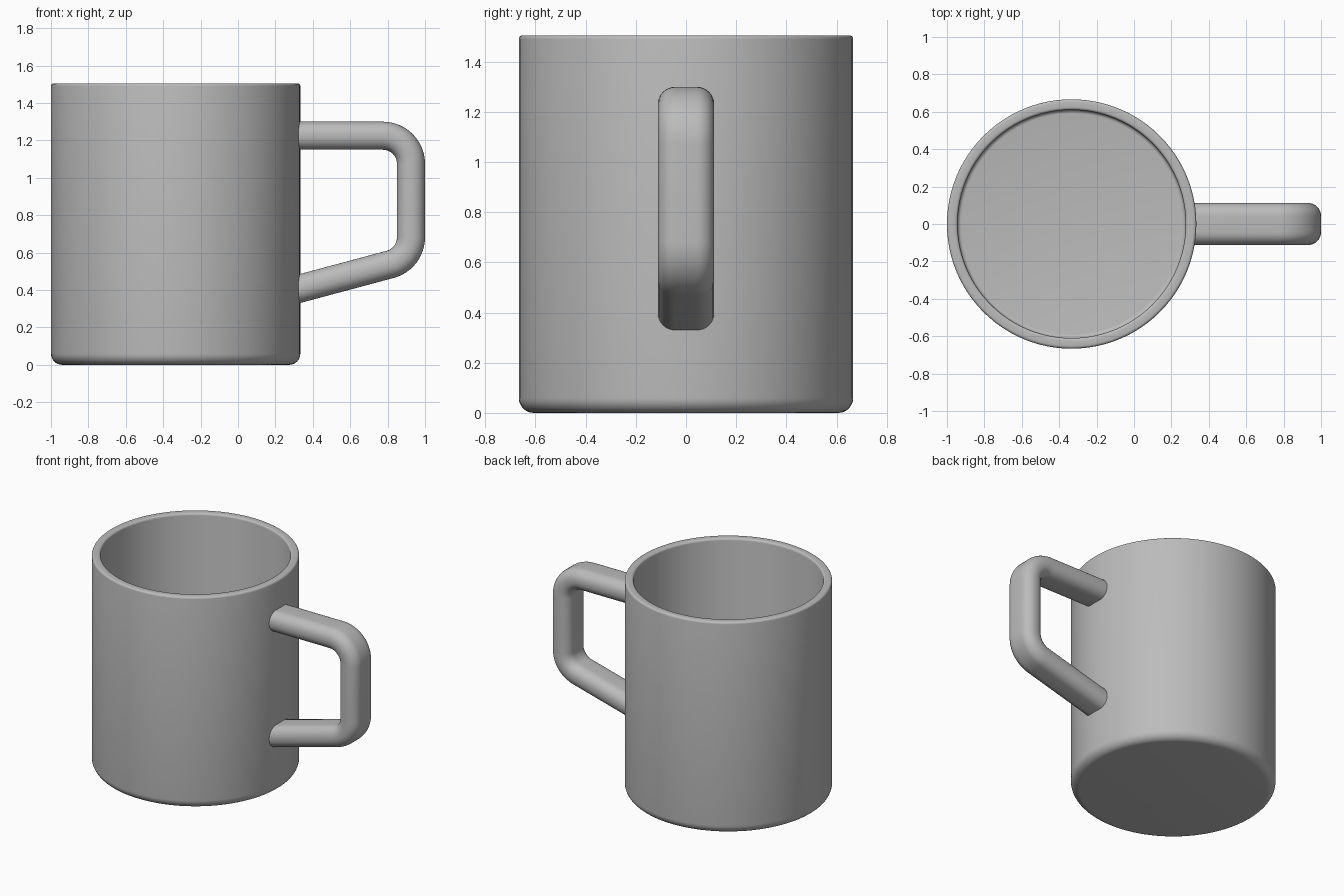
import bpy, bmesh
from math import sin, cos, pi, radians, tan
from mathutils import Vector

cube = bpy.data.objects.get("Cube")
if cube:
    bpy.data.objects.remove(cube, do_unlink=True)

grey = bpy.data.materials.new("plain grey")
grey.use_nodes = True
colour = (0.5, 0.5, 0.5, 1)
grey.diffuse_color = colour
grey.node_tree.nodes["Principled BSDF"].inputs["Base Color"].default_value = colour

CUP_X, OUTER, INNER, HEIGHT, FLOOR = -1 / 3, 2 / 3, 0.61, 1.505, 0.06


def arc(cx, cy, r, start, end, steps):
    """Points along a circular arc, angles in degrees."""
    angles = [radians(start + (end - start) * i / steps) for i in range(steps + 1)]
    return [(cx + r * cos(a), cy + r * sin(a)) for a in angles]


def finish(bm, name):
    bmesh.ops.recalc_face_normals(bm, faces=bm.faces)
    mesh = bpy.data.meshes.new(name)
    bm.to_mesh(mesh)
    bm.free()
    mesh.materials.append(grey)
    obj = bpy.data.objects.new(name, mesh)
    bpy.context.collection.objects.link(obj)
    bpy.ops.object.select_all(action="DESELECT")
    obj.select_set(True)
    bpy.context.view_layer.objects.active = obj
    bpy.ops.object.shade_smooth_by_angle(angle=radians(35))
    return obj


def skin(bm, rings, closed_loop=True):
    """Join neighbouring rings of vertices with quads."""
    for a, b in zip(rings, rings[1:]):
        n = len(a)
        for i in range(n):
            j = (i + 1) % n
            bm.faces.new((a[i], a[j], b[j], b[i]))


# Cup: one lathed profile from the underside, over the rim, to the inside floor
foot, lip, well = 0.06, 0.015, 0.02
profile = arc(OUTER - foot, foot, foot, -90, 0, 8)
profile += arc(OUTER - lip, HEIGHT - lip, lip, 0, 90, 4)
profile += arc(INNER + lip, HEIGHT - lip, lip, 90, 180, 4)
profile += arc(INNER - well, FLOOR + well, well, 0, -90, 4)
bm = bmesh.new()
SEGMENTS = 96
rings = []
for r, z in profile:
    rings.append([bm.verts.new((CUP_X + r * cos(2 * pi * i / SEGMENTS),
                                r * sin(2 * pi * i / SEGMENTS), z))
                  for i in range(SEGMENTS)])
skin(bm, rings)
bm.faces.new(rings[0])
bm.faces.new(rings[-1])
finish(bm, "cup")

# Handle: rounded bar swept along a path with two filleted corners
SIDE, TOP, BEND, SLOPE = 0.925, 1.225, 0.15, 15
START = 0.295
low_z = 0.567
t = BEND * tan(radians((90 - SLOPE) / 2))
path = [((START, TOP), 90)]
upper = arc(SIDE - BEND, TOP - BEND, BEND, 90, 0, 12)
lower = arc(SIDE - BEND, low_z + t, BEND, 0, SLOPE - 90, 12)
path += [(p, 90 - 90 * i / 12) for i, p in enumerate(upper)]
path += [(p, (SLOPE - 90) * i / 12) for i, p in enumerate(lower)]
path.append(((START, low_z - (SIDE - START) * tan(radians(SLOPE))), SLOPE - 90))

HALF_W, HALF_T, ROUND = 0.1125, 0.075, 0.07
section = []
for k, (sx, sy) in enumerate(((1, 1), (-1, 1), (-1, -1), (1, -1))):
    section += arc(sx * (HALF_T - ROUND), sy * (HALF_W - ROUND), ROUND,
                   90 * k, 90 * k + 90, 8)
bm = bmesh.new()
rings = []
for (x, z), angle in path:
    out = Vector((cos(radians(angle)), 0, sin(radians(angle))))
    rings.append([bm.verts.new(Vector((x, w, z)) + out * d) for d, w in section])
skin(bm, rings)
bm.faces.new(rings[0])
bm.faces.new(rings[-1])
finish(bm, "handle")
